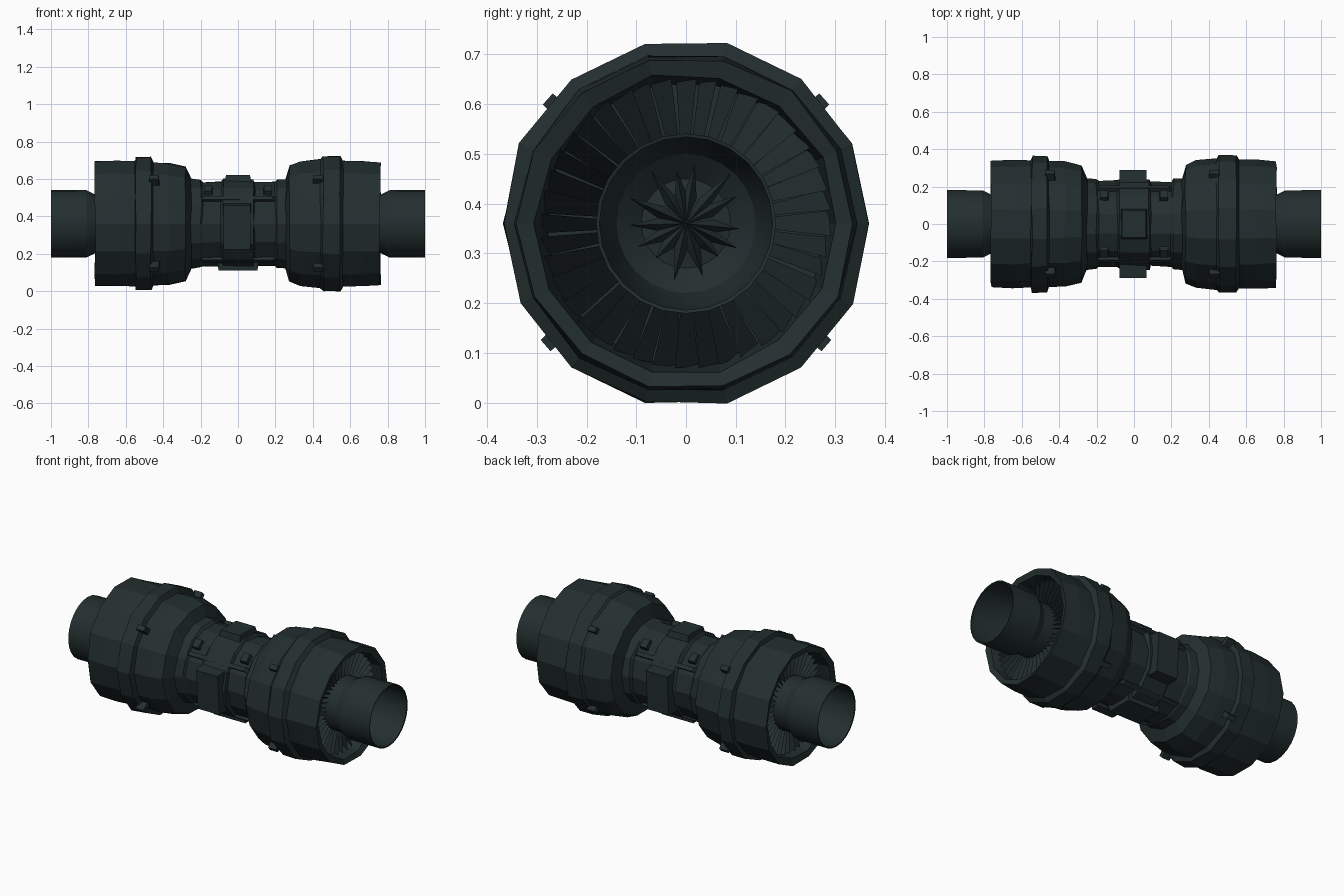
import bpy, bmesh, math, random
from mathutils import Matrix, Vector

random.seed(4)
if "Cube" in bpy.data.objects:
    bpy.data.objects.remove(bpy.data.objects["Cube"])

CZ = 0.36  # height of the long axis
metal = bpy.data.materials.new("dark teal metal")
metal.use_nodes = True
colour = (0.017, 0.028, 0.028, 1)
metal.diffuse_color = colour
metal.node_tree.nodes["Principled BSDF"].inputs["Base Color"].default_value = colour


def finish(name, bm, fix=True):
    if fix:
        bmesh.ops.recalc_face_normals(bm, faces=bm.faces)
    me = bpy.data.meshes.new(name)
    bm.to_mesh(me)
    bm.free()
    me.materials.append(metal)
    ob = bpy.data.objects.new(name, me)
    ob.location.z = CZ
    bpy.context.collection.objects.link(ob)
    return ob


def lathe(name, profile, sides, closed=False, jitter=0.0):
    """Turn (x, radius) points about the long axis."""
    bm = bmesh.new()
    rings = []
    for x, r in profile:
        ring = []
        for i in range(sides):
            a = 2 * math.pi * i / sides
            rr = r + random.uniform(-jitter, jitter)
            ring.append(bm.verts.new((x + random.uniform(-jitter, jitter),
                                      rr * math.cos(a), rr * math.sin(a))))
        rings.append(ring)
    pairs = list(zip(rings, rings[1:]))
    if closed:
        pairs.append((rings[-1], rings[0]))
    for p, q in pairs:
        for i in range(sides):
            j = (i + 1) % sides
            bm.faces.new((p[i], p[j], q[j], q[i]))
    return finish(name, bm)


def block(name, x, length, angle, radius, width, height, taper=0.85):
    """Box standing on the body at an angle about the long axis."""
    bm = bmesh.new()
    bmesh.ops.create_cube(bm, size=1)
    for v in bm.verts:
        k = taper if v.co.z > 0 else 1
        v.co = Vector((v.co.x * length * k, v.co.y * width * k,
                       v.co.z * height + radius - height / 2))
    bm.transform(Matrix.Translation((x, 0, 0)) @ Matrix.Rotation(math.radians(angle), 4, 'X'))
    return finish(name, bm)


# Outer housings, one closed wall each
lathe("right_housing", [(-0.765, 0.34), (-0.65, 0.343), (-0.55, 0.341), (-0.545, 0.366),
                        (-0.465, 0.364), (-0.455, 0.334), (-0.37, 0.332), (-0.28, 0.312),
                        (-0.25, 0.245), (-0.25, 0.16), (-0.6, 0.285), (-0.755, 0.303)],
      14, True, 0.004)
lathe("left_housing", [(0.76, 0.338), (0.66, 0.343), (0.56, 0.342), (0.545, 0.369),
                       (0.455, 0.368), (0.44, 0.355), (0.33, 0.343), (0.275, 0.318),
                       (0.255, 0.24), (0.25, 0.16), (0.6, 0.285), (0.75, 0.303)],
      14, True, 0.004)

# Waist with shallow steps
lathe("waist", [(-0.27, 0.25), (-0.2, 0.24), (-0.19, 0.232), (-0.09, 0.23), (-0.08, 0.244),
                (0.08, 0.244), (0.09, 0.227), (0.2, 0.228), (0.21, 0.24), (0.27, 0.244)],
      14, False, 0.005)

# Plates, ribs and clamps around the waist
block("front_plate", -0.005, 0.15, 94, 0.28, 0.25, 0.1, 0.95)
block("back_plate", -0.005, 0.15, -94, 0.28, 0.25, 0.1, 0.95)
block("top_plate", 0, 0.15, 0, 0.262, 0.17, 0.06)
block("bottom_plate", 0, 0.22, 180, 0.25, 0.17, 0.06, 0.95)
for side in (-1, 1):
    for a in (55, 145):
        block("waist_rib", 0, 0.44, side * a, 0.243, 0.028, 0.04)
    for x in (-0.16, 0.16):
        block("diagonal_clamp", x, 0.05, side * 40, 0.25, 0.06, 0.06)

# Small lugs on the wide bands
for x in (-0.45, 0.43):
    for a in (48, -48, 131, -131):
        block("band_lug", x, 0.06, a, 0.374, 0.035, 0.06)

# Parts repeated at both ends
for end, side in (("right", -1), ("left", 1)):
    # Hollow end tube with a narrow neck and a recessed floor
    tube = lathe(end + "_tube", [(side * x, r) for x, r in (
        (0.45, 0.16), (0.76, 0.155), (0.81, 0.18), (1.0, 0.181), (0.998, 0.174), (0.84, 0.172),
        (0.74, 0.14), (0.70, 0.09), (0.72, 0.004))], 24)
    # Bulkhead behind the blades
    lathe(end + "_bulkhead", [(side * 0.6, 0.15), (side * 0.6, 0.284)], 28)

    # Ring of pitched blades
    bm = bmesh.new()
    count = 40
    for i in range(count):
        a = 2 * math.pi * i / count
        quad = []
        for r, da, x in ((0.155, -0.06, 0.70), (0.292, -0.07, 0.71),
                         (0.288, 0.08, 0.63), (0.155, 0.08, 0.63)):
            da += random.uniform(-0.02, 0.02)
            quad.append(bm.verts.new((side * x, r * math.cos(a + da), r * math.sin(a + da))))
        f = bm.faces.new(quad)
        f.normal_update()
        if f.normal.x * side < 0:
            f.normal_flip()
    finish(end + "_blades", bm, False)

    # Star of thin spikes on the tube floor
    bm = bmesh.new()
    for i in range(14):
        a = 2 * math.pi * i / 14 + random.uniform(-0.1, 0.1)
        r = random.uniform(0.09, 0.14)
        hub = bm.verts.new((side * 0.76, 0, 0))
        left, tip, right = [bm.verts.new((side * x, q * math.cos(a + d), q * math.sin(a + d)))
                            for q, d, x in ((0.055, -0.25, 0.735), (r, 0, 0.75), (0.055, 0.25, 0.735))]
        ridge = bm.verts.new((side * 0.765, 0.05 * math.cos(a), 0.05 * math.sin(a)))
        for tri in ((hub, left, ridge), (left, tip, ridge), (tip, right, ridge), (right, hub, ridge)):
            bm.faces.new(tri)
    bm.normal_update()
    for f in bm.faces:
        if f.normal.x * side < 0:
            f.normal_flip()
    finish(end + "_star", bm, False)

    # Keep the round tube smooth between its hard edges
    bpy.ops.object.select_all(action='DESELECT')
    tube.select_set(True)
    bpy.context.view_layer.objects.active = tube
    bpy.ops.object.shade_smooth_by_angle(angle=math.radians(25))
